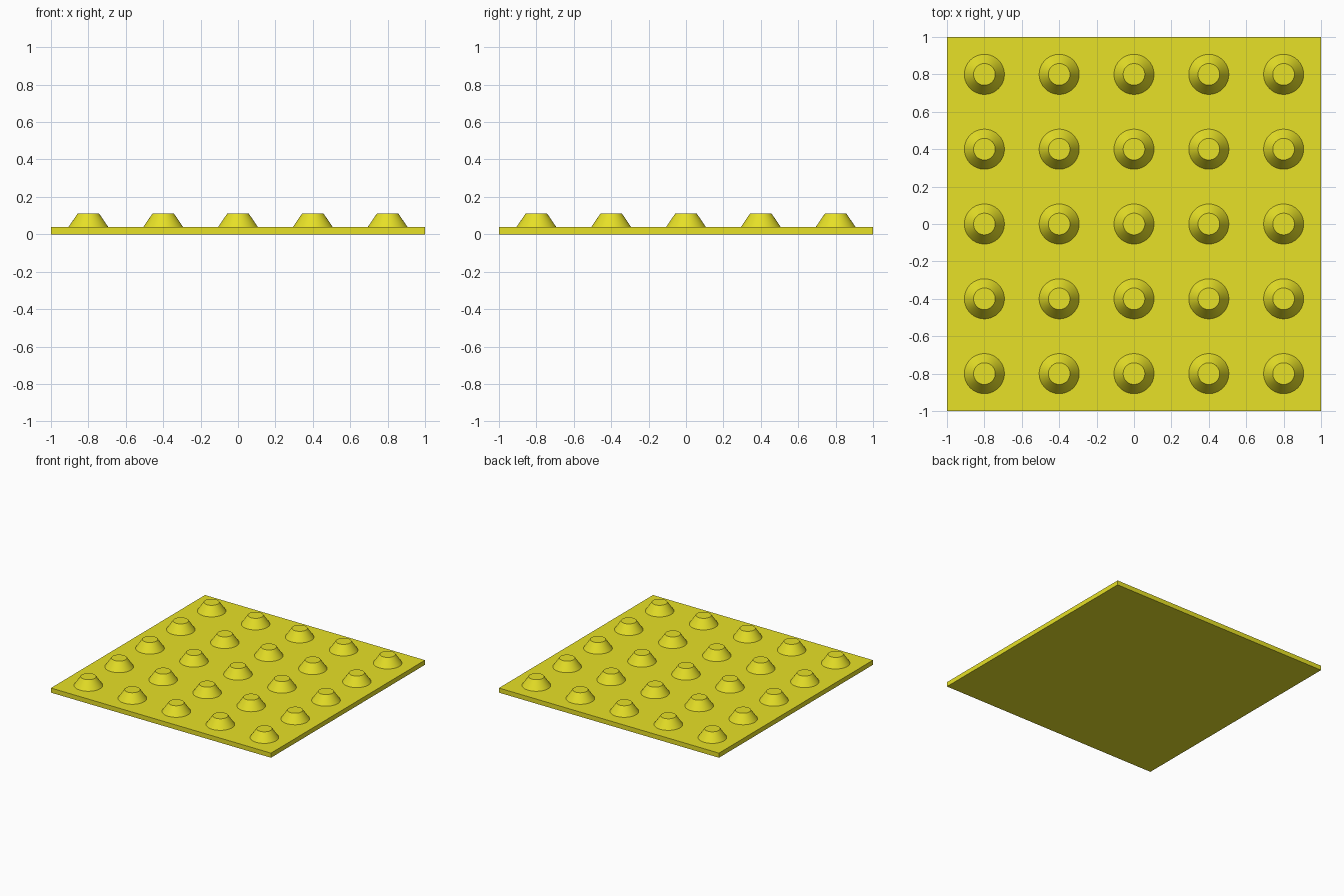
import bpy, bmesh
from mathutils import Matrix

if "Cube" in bpy.data.objects:
    bpy.data.objects.remove(bpy.data.objects["Cube"])

PLATE_H = 0.038
TOP_Z = 0.11
BASE_R, TOP_R = 0.107, 0.058
PITCH, COUNT = 0.4, 5

yellow = bpy.data.materials.new("safety_yellow")
yellow.diffuse_color = (0.8, 0.75, 0.02, 1)
yellow.use_nodes = True
yellow.node_tree.nodes["Principled BSDF"].inputs["Base Color"].default_value = yellow.diffuse_color


def add_object(name, bm):
    mesh = bpy.data.meshes.new(name)
    bm.to_mesh(mesh)
    bm.free()
    mesh.materials.append(yellow)
    obj = bpy.data.objects.new(name, mesh)
    bpy.context.collection.objects.link(obj)
    return obj


# Flat square base plate
bm = bmesh.new()
bmesh.ops.create_cube(bm, size=1, matrix=Matrix.Translation((0, 0, PLATE_H / 2))
                      @ Matrix.Diagonal((2, 2, PLATE_H, 1)))
add_object("base_plate", bm)

# Grid of truncated cone studs, open underneath where they meet the plate
bm = bmesh.new()
for i in range(COUNT):
    for j in range(COUNT):
        x, y = ((k - (COUNT - 1) / 2) * PITCH for k in (i, j))
        bmesh.ops.create_cone(bm, cap_ends=True, segments=64, radius1=BASE_R,
                              radius2=TOP_R, depth=TOP_Z - PLATE_H,
                              matrix=Matrix.Translation((x, y, (TOP_Z + PLATE_H) / 2)))
bm.normal_update()
bmesh.ops.delete(bm, geom=[f for f in bm.faces if f.normal.z < -0.9], context='FACES')

# Smooth cone walls, crisp flat tops
for f in bm.faces:
    f.smooth = f.normal.z < 0.9
for e in bm.edges:
    e.smooth = all(f.smooth for f in e.link_faces)
add_object("tactile_studs", bm)
